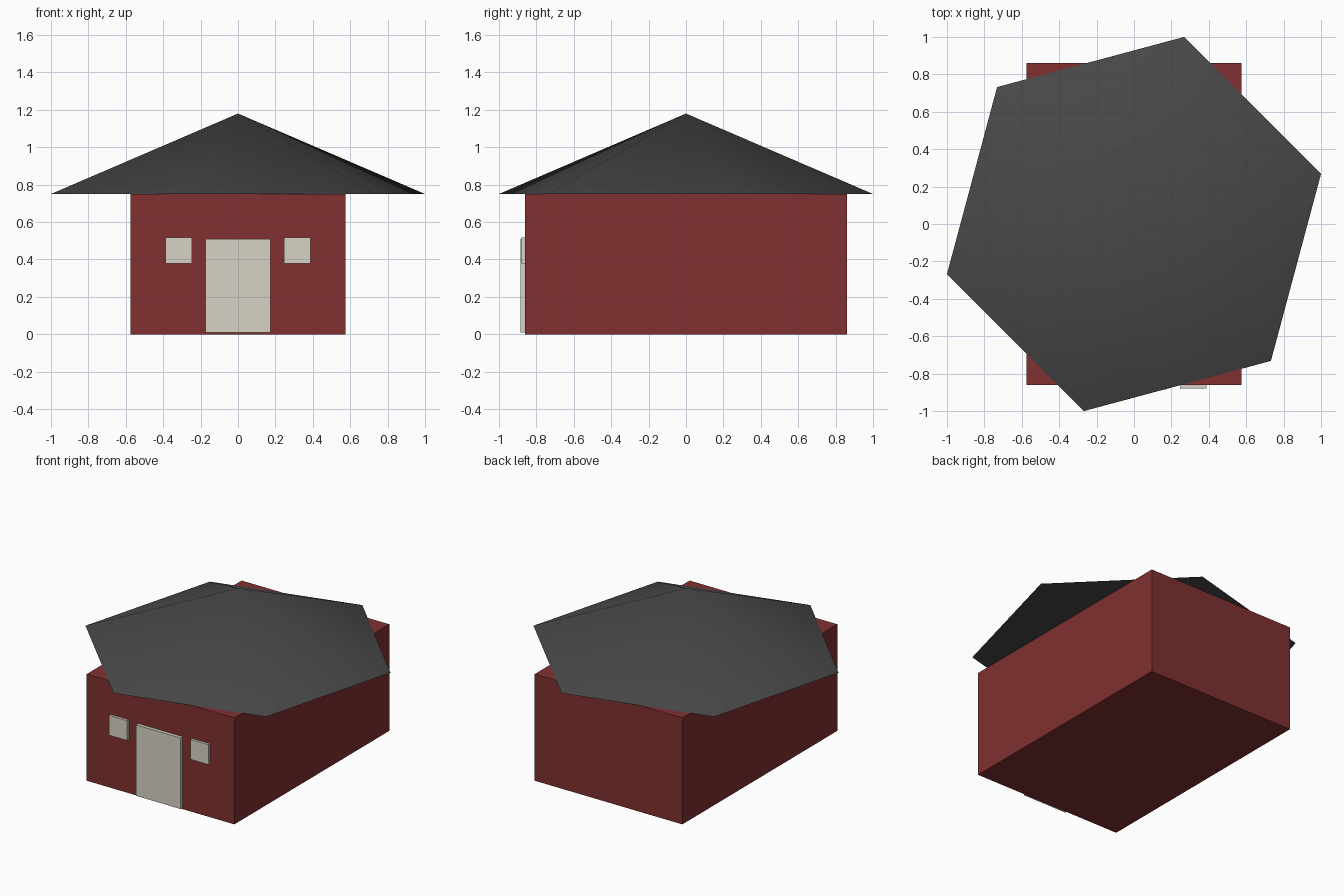
import bpy
from math import radians

if "Cube" in bpy.data.objects:
    bpy.data.objects.remove(bpy.data.objects["Cube"])


def material(name, rgb):
    m = bpy.data.materials.new(name)
    m.diffuse_color = (*rgb, 1)
    m.use_nodes = True
    m.node_tree.nodes["Principled BSDF"].inputs["Base Color"].default_value = m.diffuse_color
    return m


red = material("red_wall", (0.22, 0.03, 0.03))
cream = material("cream_panel", (0.68, 0.65, 0.56))
dark = material("dark_roof", (0.065, 0.065, 0.065))


def box(name, lo, hi, mat):
    bpy.ops.mesh.primitive_cube_add(size=1, location=[(a + b) / 2 for a, b in zip(lo, hi)])
    o = bpy.context.object
    o.name = name
    o.scale = [b - a for a, b in zip(lo, hi)]
    bpy.ops.object.transform_apply(location=False, rotation=False, scale=True)
    o.data.materials.append(mat)
    return o


# House body
box("walls", (-0.575, -0.862, 0), (0.575, 0.862, 0.75), red)

# Door and the two windows on the front wall
box("door", (-0.173, -0.886, 0.01), (0.173, -0.855, 0.51), cream)
for side, x in (("left", -0.317), ("right", 0.317)):
    box("window_" + side, (x - 0.07, -0.88, 0.377), (x + 0.07, -0.855, 0.517), cream)

# Six-sided roof, turned 15 degrees off the walls
bpy.ops.mesh.primitive_cone_add(vertices=6, radius1=1.0353, radius2=0, depth=0.43,
                                location=(0, 0, 0.965))
roof = bpy.context.object
roof.name = "roof"
# Cone's first corner is on +y or +x, so 15 degrees is measured from a known corner
v = max(roof.data.vertices, key=lambda p: p.co.y).co
roof.rotation_euler.z = radians(-15) if abs(v.x) < 0.01 else radians(15)
bpy.ops.object.transform_apply(location=False, rotation=True, scale=False)
roof.data.materials.append(dark)
bpy.ops.object.shade_smooth_by_angle(angle=radians(30))
